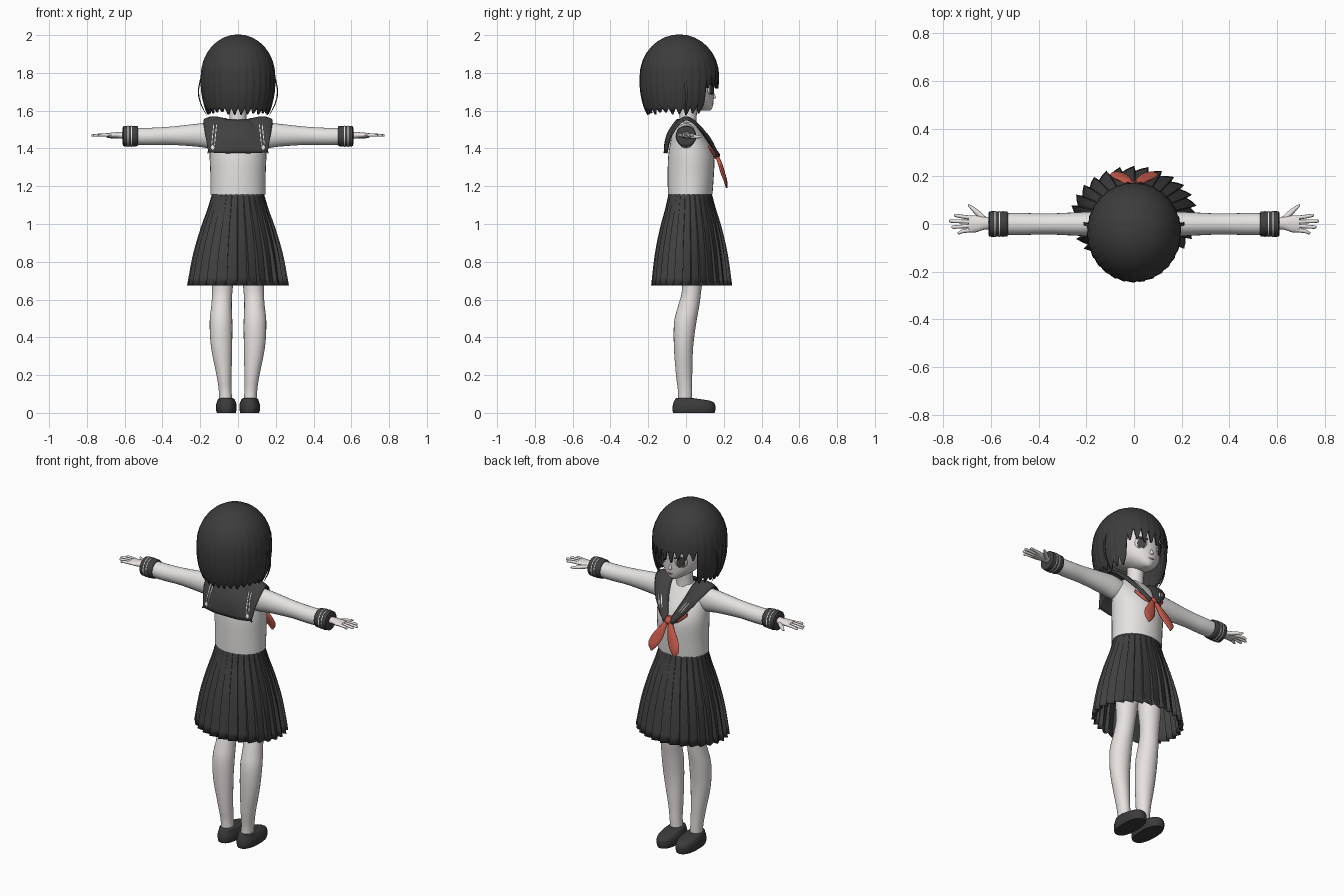
import bpy, bmesh, random
from math import sin, cos, pi, radians, sqrt
from mathutils import Vector
from mathutils.bvhtree import BVHTree

random.seed(4)
cube = bpy.data.objects.get("Cube")
if cube:
    bpy.data.objects.remove(cube, do_unlink=True)


def material(name, r, g, b):
    m = bpy.data.materials.new(name)
    m.use_nodes = True
    m.diffuse_color = (r, g, b, 1)
    for node in m.node_tree.nodes:
        if node.type == 'BSDF_PRINCIPLED':
            node.inputs["Base Color"].default_value = (r, g, b, 1)
    return m


SKIN = material("pale skin", .80, .76, .745)
SHIRT = material("white shirt", .78, .77, .76)
HAIR = material("black hair", .045, .045, .046)
CLOTH = material("charcoal cloth", .052, .052, .053)
SHOE = material("black leather", .045, .044, .044)
RED = material("scarf red", .56, .10, .07)
TRIM = material("white trim", .85, .85, .85)
IRIS = material("dark iris", .07, .06, .06)
MOUTH = material("mouth", .35, .18, .17)


def make(name, verts, faces, mat, angle=40, solid=0):
    me = bpy.data.meshes.new(name)
    me.from_pydata(verts, [], faces)
    bm = bmesh.new()
    bm.from_mesh(me)
    bmesh.ops.remove_doubles(bm, verts=bm.verts, dist=1e-5)
    bmesh.ops.recalc_face_normals(bm, faces=bm.faces)
    bm.to_mesh(me)
    bm.free()
    me.materials.append(mat)
    ob = bpy.data.objects.new(name, me)
    bpy.context.collection.objects.link(ob)
    bpy.ops.object.select_all(action='DESELECT')
    bpy.context.view_layer.objects.active = ob
    ob.select_set(True)
    bpy.ops.object.shade_smooth_by_angle(angle=radians(angle))
    if solid:
        mod = ob.modifiers.new("thickness", 'SOLIDIFY')
        mod.thickness, mod.offset = solid, 0
    return ob


def grid(rows, closed=False):
    n = len(rows[0])
    faces = [(i * n + j, i * n + (j + 1) % n, (i + 1) * n + (j + 1) % n, (i + 1) * n + j)
             for i in range(len(rows) - 1) for j in range(n if closed else n - 1)]
    return [p for row in rows for p in row], faces


def smooth(st, k=4):
    # Catmull-Rom interpolation between stations
    out = []
    for i in range(len(st) - 1):
        a, b, c, d = st[max(i - 1, 0)], st[i], st[i + 1], st[min(i + 2, len(st) - 1)]
        for j in range(k):
            t = j / k
            out.append([q + .5 * t * (r - p + t * (2*p - 5*q + 4*r - s + t * (3*(q - r) + s - p)))
                        for p, q, r, s in zip(a, b, c, d)])
    return out + [list(st[-1])]


def loft(name, stations, mat, axis='z', s=1, n=20, k=4, square=1, angle=50):
    # station: position along axis, two centre coordinates, two radii
    rows = []
    for t, c1, c2, r1, r2 in smooth(stations, k):
        row = []
        for j in range(n):
            a = 2 * pi * j / n
            u, v = cos(a), sin(a)
            u, v = [abs(w) ** square * (1 if w > 0 else -1) for w in (u, v)]
            p, q = c1 + r1 * u, c2 + r2 * v
            row.append((s * p, q, t) if axis == 'z' else (s * t, p, q))
        rows.append(row)
    verts, faces = grid(rows, True)
    faces += [tuple(range(n)), tuple(range(len(verts) - n, len(verts)))]
    return make(name, verts, faces, mat, angle)


def tree(ob):
    me = ob.data
    return BVHTree.FromPolygons([v.co for v in me.vertices], [p.vertices[:] for p in me.polygons])


def decal(name, pts, target, side, mat, lift=.005):
    # thin plate laid on a surface; points are x, z, half width
    rows = []
    for x, z, w in smooth(pts, 3):
        row = []
        for j in range(-2, 3):
            px = x + w * j / 2
            hit = target.ray_cast(Vector((px, side, z)), Vector((0, -side, 0)))[0]
            if hit is None:
                hit = target.find_nearest(Vector((px, side * .15, z)))[0]
            row.append((px, hit.y + side * lift, z))
        rows.append(row)
    return make(name, *grid(rows), mat, 60, .002)


# Head, neck and nose
head = loft("head", [(1.60, 0, .098, .018, .03), (1.615, 0, .075, .05, .064), (1.65, 0, .04, .096, .105),
                     (1.70, 0, .005, .132, .143), (1.78, 0, -.01, .152, .162), (1.87, 0, -.02, .142, .155),
                     (1.94, 0, -.03, .09, .1), (1.965, 0, -.03, .02, .02)], SKIN, n=32)
loft("neck", [(1.45, 0, .01, .06, .055), (1.54, 0, .01, .046, .045), (1.66, 0, .015, .046, .05)], SKIN)
loft("nose", [(1.662, 0, .14, .004, .004), (1.67, 0, .143, .01, .016), (1.70, 0, .138, .004, .006)], SKIN, n=10)

# Eyes and mouth
face = tree(head)
for s, tag in ((1, "left"), (-1, "right")):
    x = .062 * s
    decal(tag + "_eye_white", [(x, 1.686, .012), (x, 1.70, .025), (x, 1.725, .029), (x, 1.745, .018)],
          face, 1, TRIM, .003)
    decal(tag + "_iris", [(x, 1.687, .008), (x, 1.70, .018), (x, 1.725, .02), (x, 1.743, .012)],
          face, 1, IRIS, .006)
    decal(tag + "_lash", [(x, 1.737, .031), (x, 1.744, .027), (x, 1.75, .015)], face, 1, HAIR, .008)
decal("mouth", [(0, 1.634, .01), (0, 1.639, .017)], face, 1, MOUTH, .003)

# Bobbed hair: a dome split into locks that end in points
LOCKS, PER = 30, 5
columns = []
for k in range(LOCKS):
    mid = (k + .5) * 360 / LOCKS
    front = min(mid, 360 - mid)
    if front < 48:
        root, tip = 1.79, 1.715 + random.uniform(-.02, .02)
    elif front < 75:
        root, tip = 1.63, 1.575
    else:
        root, tip = 1.615, 1.575 + random.uniform(-.008, .015)
    for j in range(PER):
        f = j / PER
        a = radians((k + f) * 360 / LOCKS)
        columns.append((a, root + (tip - root) * (1 - abs(2 * f - 1)), f))


def hair_ring(part):
    row = []
    for a, low, f in columns:
        if part <= 1:
            z, r = 1.78 + .22 * cos(part * pi / 2), sin(part * pi / 2)
        else:
            z = 1.78 + (low - 1.78) * (part - 1)
            r = 1 - .2 * (max(0, 1.75 - z) / .18) ** 2
        r *= 1 - .025 * f * min(part, 1) ** 3
        row.append((.195 * r * sin(a), -.035 + .207 * r * cos(a), z))
    return row


make("hair", *grid([hair_ring(i / 8) for i in range(17)], True), HAIR, 50, .008)
for s, tag in ((1, "left"), (-1, "right")):
    loft(tag + "_loose_strand", [(1.575, .165, .0, .001, .002), (1.64, .198, .0, .003, .007),
                                 (1.72, .208, .0, .003, .008), (1.86, .172, -.01, .003, .006)],
         HAIR, s=s, n=6)

# Blouse
loft("blouse", [(1.155, 0, .022, .146, .118), (1.25, 0, .025, .146, .122), (1.35, 0, .027, .15, .122),
                (1.42, 0, .02, .148, .105), (1.48, 0, .008, .14, .08), (1.52, 0, .005, .11, .055),
                (1.54, 0, .005, .06, .04)], SHIRT, n=32)

# Sailor collar: strip between a neck edge and an outer edge
half = [(0, -.05, 1.55, 0, -.115, 1.375), (.03, -.047, 1.552, .08, -.113, 1.375),
        (.055, -.03, 1.555, .157, -.10, 1.38), (.055, -.03, 1.555, .157, -.10, 1.38),
        (.062, -.02, 1.557, .172, -.075, 1.47), (.068, 0, 1.555, .182, -.01, 1.548),
        (.066, .035, 1.54, .165, .05, 1.525), (.05, .085, 1.48, .115, .115, 1.45),
        (.012, .15, 1.385, .03, .162, 1.355)]
full = [(-p[0], p[1], p[2], -p[3], p[4], p[5]) for p in reversed(half[1:])] + half
rows = []
for c in smooth(full, 5):
    inner, outer = Vector(c[:3]), Vector(c[3:])
    row = []
    for j in range(9):
        p = inner.lerp(outer, j / 8)
        out = (p - Vector((0, .02, 1.42))).normalized()
        row.append(p + out * .02 * sin(pi * j / 8))
    rows.append(row)
collar = make("sailor_collar", *grid(rows), CLOTH, 50, .006)
cloth = tree(collar)
for s, tag in ((1, "left"), (-1, "right")):
    for i, dx in enumerate((0, .015)):
        decal(f"{tag}_back_stripe_{i}", [((.113 + dx) * s, 1.53, .0025), ((.125 + dx) * s, 1.41, .0025)],
              cloth, -1, TRIM)
        decal(f"{tag}_lapel_stripe_{i}", [((.085 + dx) * s, 1.48, .003), ((.053 + dx) * s, 1.42, .003)],
              cloth, 1, TRIM)
    decal(tag + "_back_diamond", [(.134 * s, 1.392, .001), (.134 * s, 1.405, .011), (.134 * s, 1.42, .001)],
          cloth, -1, TRIM)

# Scarf with knot and two leaf-shaped tails
loft("scarf_knot", [(1.345, 0, .16, .012, .01), (1.365, 0, .163, .022, .018), (1.39, 0, .155, .014, .01)],
     RED, n=12)
for s, tag in ((1, "left"), (-1, "right")):
    loft(tag + "_scarf_tail", [(1.19, .075, .215, .004, .004), (1.225, .07, .21, .03, .009),
                               (1.27, .052, .195, .036, .012), (1.32, .03, .18, .024, .012),
                               (1.365, .01, .162, .01, .01)], RED, s=s, n=12)
    loft(tag + "_scarf_band", [(0, .158, 1.365, .008, .014), (.05, .148, 1.375, .008, .014),
                               (.095, .125, 1.41, .006, .01)], RED, 'x', s, 10)

# Pleated skirt: knife pleats that deepen toward the hem
PLEATS = 28
rows = []
for z, rx, ry, cy, d in smooth([(1.165, .135, .112, .022, .02), (1.08, .16, .133, .024, .04),
                                (.98, .196, .162, .026, .06), (.84, .237, .192, .028, .085),
                                (.675, .268, .213, .03, .11)], 3):
    row = []
    for k in range(PLEATS):
        for f in (0, .45, .9):
            a, r = 2 * pi * (k + f) / PLEATS, 1 - d * f
            row.append((rx * r * cos(a), cy + ry * r * sin(a), z))
    rows.append(row)
make("pleated_skirt", *grid(rows, True), CLOTH, 25, .003)
loft("hips", [(.83, 0, .035, .07, .06), (.87, 0, .035, .13, .1), (1.0, 0, .03, .14, .11),
              (1.1, 0, .025, .125, .1)], SHIRT)

# Limbs, cuffs, hands and shoes on both sides
for s, tag in ((1, "left"), (-1, "right")):
    loft(tag + "_sleeve", [(.10, 0, 1.462, .05, .058), (.16, 0, 1.468, .052, .066), (.22, 0, 1.47, .05, .06),
                           (.36, 0, 1.467, .044, .048), (.47, 0, 1.463, .046, .046),
                           (.545, 0, 1.464, .045, .045)], SHIRT, 'x', s, 24)
    loft(tag + "_cuff", [(.53, 0, 1.465, .044, .044), (.533, 0, 1.465, .053, .053), (.57, 0, 1.465, .053, .054),
                         (.607, 0, 1.465, .053, .053), (.61, 0, 1.465, .034, .034)], CLOTH, 'x', s, 24, 2)
    for i, x in enumerate((.562, .58)):
        loft(f"{tag}_cuff_stripe_{i}", [(x, 0, 1.465, .0555, .0565), (x + .005, 0, 1.465, .0555, .0565)],
             TRIM, 'x', s, 24, 1)
    loft(tag + "_palm", [(.59, 0, 1.467, .024, .02), (.625, .003, 1.47, .026, .017), (.665, 0, 1.47, .035, .014),
                         (.695, 0, 1.47, .034, .011)], SKIN, 'x', s, 16)
    for i, (y, tip, spread) in enumerate(((.026, .755, .01), (.009, .775, .003),
                                          (-.008, .765, -.005), (-.025, .74, -.012))):
        loft(f"{tag}_finger_{i}", [(.68, y, 1.47, .009, .009), (.72, y + spread / 2, 1.471, .008, .008),
                                   (tip - .008, y + spread, 1.469, .007, .007),
                                   (tip, y + spread, 1.468, .003, .003)], SKIN, 'x', s, 8, 3)
    loft(tag + "_thumb", [(.615, .012, 1.465, .012, .01), (.645, .036, 1.463, .016, .011),
                          (.675, .062, 1.462, .012, .009), (.697, .08, 1.462, .004, .004)], SKIN, 'x', s, 10)
    loft(tag + "_leg", [(.05, .064, -.005, .034, .038), (.12, .068, -.005, .034, .038),
                        (.2, .074, -.01, .04, .043), (.35, .087, -.013, .056, .051),
                        (.48, .09, -.004, .06, .059), (.57, .087, .015, .054, .056),
                        (.65, .083, .03, .054, .051), (.78, .078, .035, .064, .062),
                        (.9, .072, .035, .068, .07)], SKIN, s=s, n=24)
    loft(tag + "_shoe", [(0, .062, .042, .05, .11), (.02, .062, .042, .055, .114), (.045, .062, .042, .054, .111),
                         (.062, .062, .036, .048, .099), (.072, .062, .012, .044, .07),
                         (.078, .063, -.008, .036, .045)], SHOE, s=s, n=28, k=3, square=.85)
